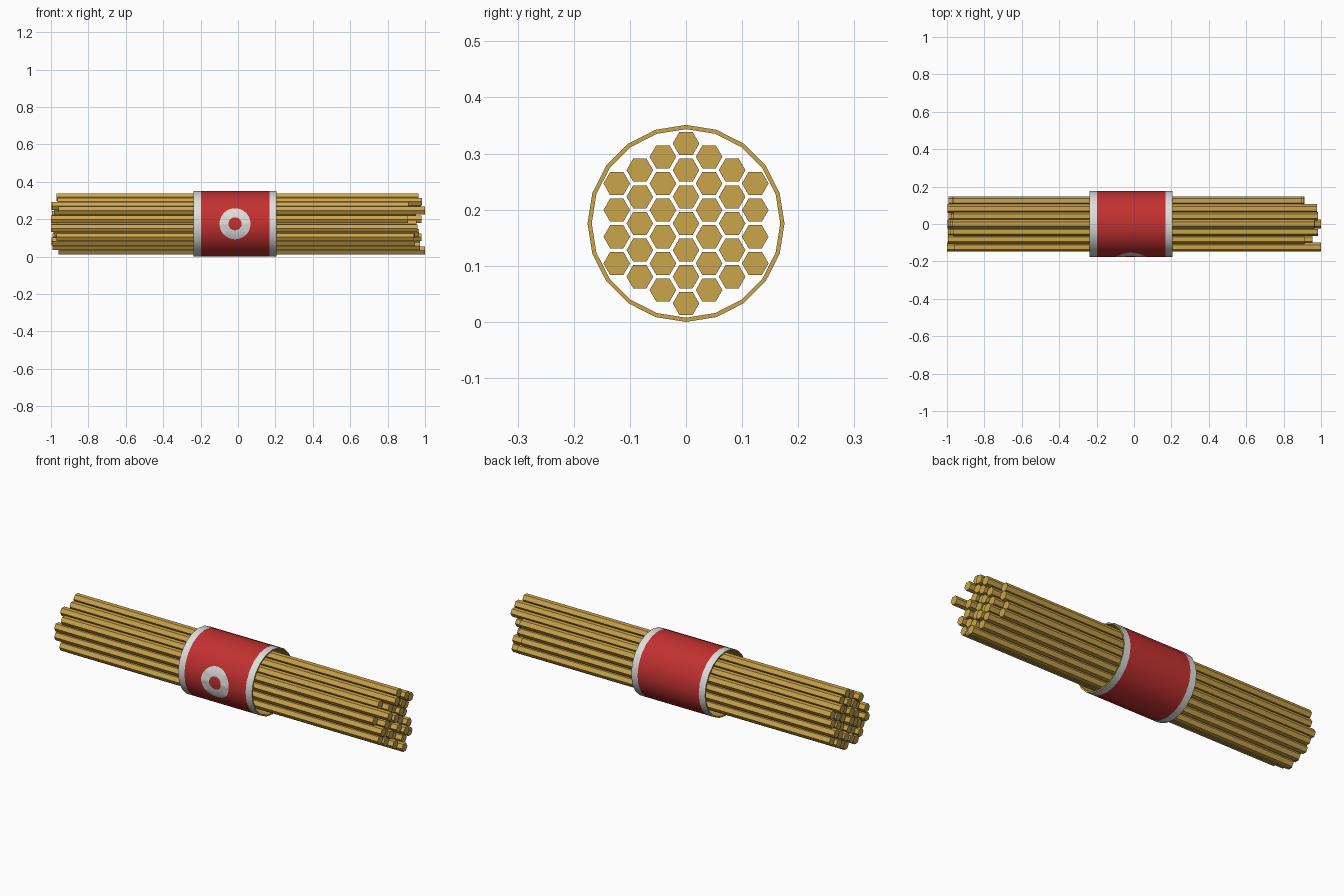
import bpy, bmesh, math, random
from mathutils import Vector

if "Cube" in bpy.data.objects:
    bpy.data.objects.remove(bpy.data.objects["Cube"])

random.seed(4)
CZ = 0.1755         # height of the bundle axis
R, R_IN = 0.1755, 0.168
SIDES = 20
PITCH = 0.0475      # straw spacing
STRAW_R = 0.0237


def material(name, rgb):
    m = bpy.data.materials.new(name)
    m.diffuse_color = (*rgb, 1)
    m.use_nodes = True
    m.node_tree.nodes["Principled BSDF"].inputs["Base Color"].default_value = m.diffuse_color
    return m


gold = material("straw gold", (0.60, 0.375, 0.07))
red = material("band red", (0.54, 0.03, 0.03))
white = material("band white", (0.74, 0.73, 0.71))


def finish(bm, name, mats, smooth=False):
    me = bpy.data.meshes.new(name)
    bm.to_mesh(me)
    bm.free()
    for m in mats:
        me.materials.append(m)
    ob = bpy.data.objects.new(name, me)
    bpy.context.collection.objects.link(ob)
    if smooth:
        bpy.ops.object.select_all(action='DESELECT')
        ob.select_set(True)
        bpy.context.view_layer.objects.active = ob
        bpy.ops.object.shade_smooth_by_angle(angle=math.radians(35))
    return ob


def ring(bm, x, r, n, cy=0.0, cz=CZ):
    return [bm.verts.new((x, cy + r * math.cos(2 * math.pi * i / n),
                          cz + r * math.sin(2 * math.pi * i / n))) for i in range(n)]


def bridge(bm, a, b, mat=0):
    n = len(a)
    for i in range(n):
        f = bm.faces.new((a[i], a[(i + 1) % n], b[(i + 1) % n], b[i]))
        f.material_index = mat


# Straws: hexagonal prisms packed in a hexagon of 37, with ragged ends
col_max = {-3: 0.955, -2: 0.96, -1: 0.985, 0: 0.985, 1: 0.985, 2: 0.985, 3: 0.925}
fixed = {(0, 3): (-0.97, 0.965), (0, -3): (-0.96, 1.0), (-3, 1.5): (-0.96, 1.0),
         (-3, -1.5): (-0.97, 0.94), (-3, 0.5): (-1.0, 0.91), (-3, -0.5): (-1.0, 0.96),
         (1, 2.5): (-0.965, 0.985), (-1, 2.5): (-0.965, 0.985)}
bm = bmesh.new()
for c in range(-3, 4):
    count = 7 - abs(c)
    for k in range(count):
        row = k - (count - 1) / 2
        x0, x1 = fixed.get((c, row), (-random.uniform(0.96, 1.0),
                                      col_max[c] - random.uniform(0, 0.06)))
        cy, cz = c * PITCH * math.sqrt(3) / 2, CZ + row * PITCH
        a = ring(bm, x0, STRAW_R, 6, cy, cz)
        b = ring(bm, x1, STRAW_R, 6, cy, cz)
        bridge(bm, a, b)
        bm.faces.new(a)
        bm.faces.new(b)
bmesh.ops.recalc_face_normals(bm, faces=bm.faces)
finish(bm, "straws", [gold])

# Wrapper band: red sleeve, white edge stripes, gold rims and inside
bm = bmesh.new()
stations = [(-0.237, R), (-0.199, R), (0.168, R), (0.206, R), (0.206, R_IN), (-0.237, R_IN)]
mats = [1, 0, 1, 2, 2, 2]
loops = [ring(bm, x, r, SIDES) for x, r in stations]
for i, m in enumerate(mats):
    bridge(bm, loops[i], loops[(i + 1) % len(loops)], m)
bmesh.ops.recalc_face_normals(bm, faces=bm.faces)
finish(bm, "wrapper_band", [red, white, gold], smooth=True)

# White ring mark on the front, cut at the band's facet edges and laid on its surface
bm = bmesh.new()
N, CX = 40, -0.016


def circle(r):
    return [bm.verts.new((CX + r * math.cos(2 * math.pi * i / N), 0,
                          r * math.sin(2 * math.pi * i / N))) for i in range(N)]


bridge(bm, circle(0.083), circle(0.035))
corners = [(R * math.cos(2 * math.pi * i / SIDES), R * math.sin(2 * math.pi * i / SIDES))
           for i in range(-3, 4)]
for _, z in corners:
    bmesh.ops.bisect_plane(bm, geom=bm.verts[:] + bm.edges[:] + bm.faces[:], dist=1e-6,
                           plane_co=Vector((0, 0, z)), plane_no=Vector((0, 0, 1)))
for v in bm.verts:
    for (d0, z0), (d1, z1) in zip(corners, corners[1:]):
        if z0 - 1e-6 <= v.co.z <= z1 + 1e-6:
            t = (v.co.z - z0) / (z1 - z0)
            v.co.y = -(d0 + (d1 - d0) * t) - 0.001
            break
    v.co.z += CZ
bm.normal_update()
for f in bm.faces:
    if f.normal.y > 0:
        f.normal_flip()
finish(bm, "front_ring_mark", [white], smooth=True)
